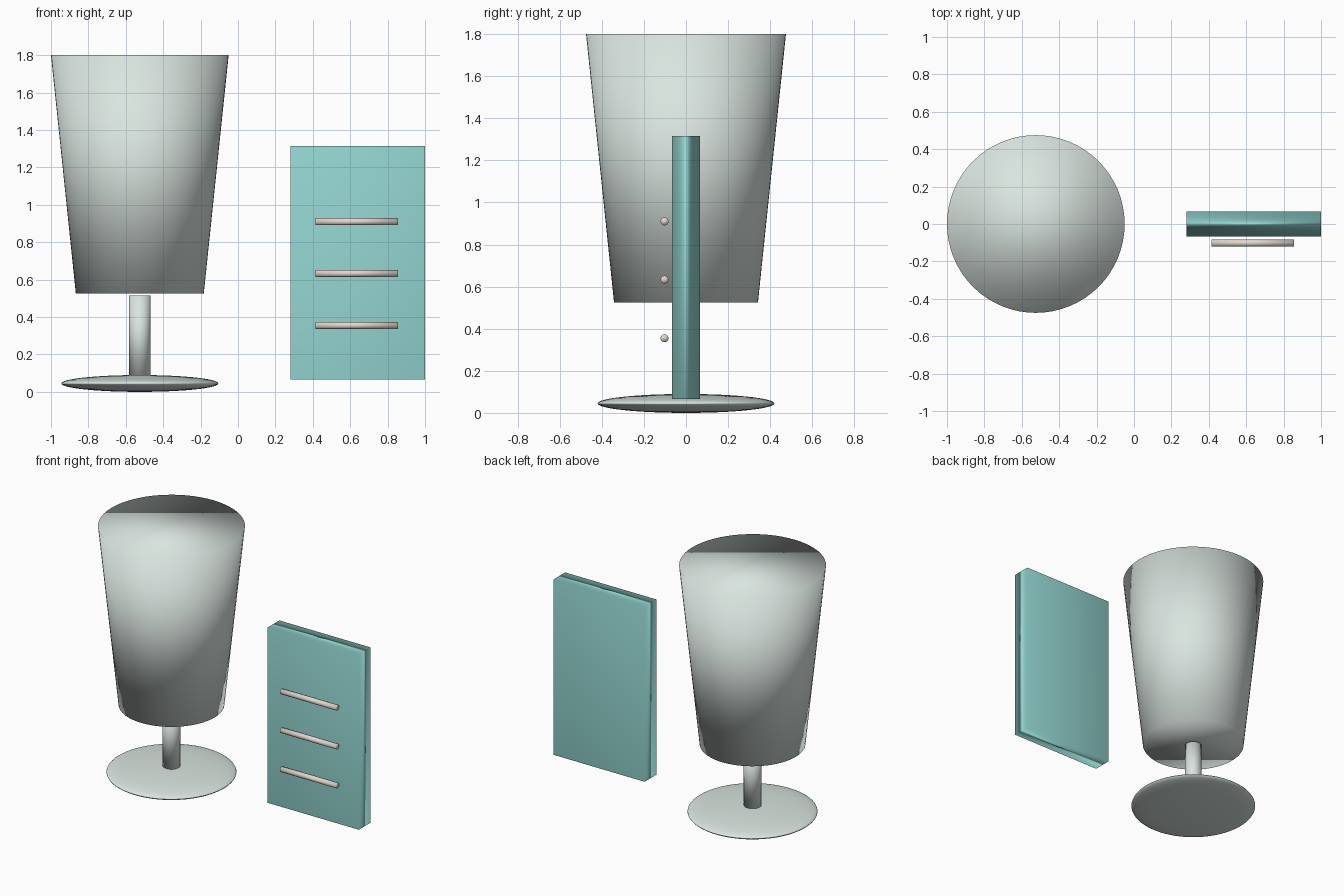
import bpy
from math import pi

if "Cube" in bpy.data.objects:
    bpy.data.objects.remove(bpy.data.objects["Cube"])


def material(name, rgb):
    mat = bpy.data.materials.new(name)
    mat.diffuse_color = (*rgb, 1)
    mat.use_nodes = True
    mat.node_tree.nodes["Principled BSDF"].inputs["Base Color"].default_value = mat.diffuse_color
    return mat


PALE = material("pale_grey_green", (0.70, 0.78, 0.74))
TEAL = material("teal", (0.30, 0.68, 0.65))
CREAM = material("cream", (0.76, 0.69, 0.63))


def finish(name, mat):
    # Softly shaded all over, including across the caps
    ob = bpy.context.object
    ob.name = name
    ob.data.materials.append(mat)
    bpy.ops.object.shade_smooth()
    return ob


def tapered(name, mat, x, z0, z1, r0, r1, sides=64):
    bpy.ops.mesh.primitive_cone_add(
        vertices=sides, radius1=r0, radius2=r1, depth=z1 - z0,
        location=(x, 0, (z0 + z1) / 2))
    return finish(name, mat)


CUP_X = -0.525

# Goblet: flattened foot, stem and tapered solid bowl
bpy.ops.mesh.primitive_uv_sphere_add(
    segments=64, ring_count=32, radius=1, location=(CUP_X, 0, 0.045))
foot = finish("foot", PALE)
foot.scale = (0.42, 0.42, 0.045)

tapered("stem", PALE, CUP_X, 0.08, 0.515, 0.057, 0.057, 32)
tapered("bowl", PALE, CUP_X, 0.525, 1.8, 0.342, 0.475)

# Upright panel
bpy.ops.mesh.primitive_cube_add(size=1, location=(0.64, 0, 0.69))
panel = finish("panel", TEAL)
panel.scale = (0.72, 0.132, 1.25)

# Three horizontal rods in front of the panel
for i, z in enumerate((0.355, 0.633, 0.91)):
    bpy.ops.mesh.primitive_cylinder_add(
        vertices=24, radius=0.019, depth=0.44,
        location=(0.635, -0.102, z), rotation=(0, pi / 2, 0))
    finish(f"rod_{i + 1}", CREAM)
